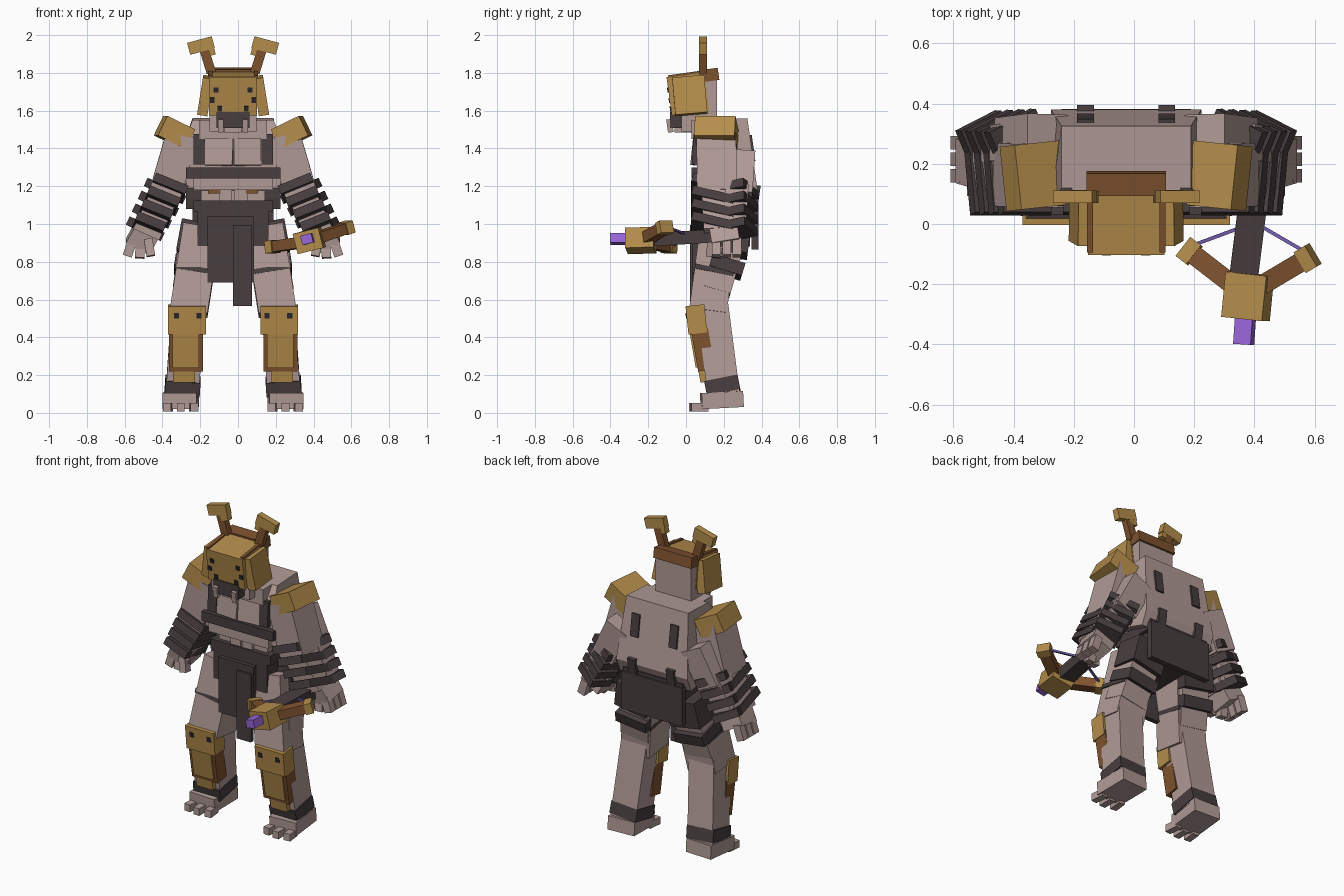
import bpy, bmesh
from math import radians
from mathutils import Vector, Matrix, Euler

cube = bpy.data.objects.get("Cube")
if cube:
    bpy.data.objects.remove(cube, do_unlink=True)

MID = -.026  # plane of symmetry of the figure


def material(name, *srgb):
    linear = [((c / 255 + .055) / 1.055) ** 2.4 for c in srgb] + [1]
    mat = bpy.data.materials.new(name)
    mat.use_nodes = True
    mat.diffuse_color = linear
    mat.node_tree.nodes["Principled BSDF"].inputs["Base Color"].default_value = linear
    return mat


SKIN = material("ash_skin", 176, 154, 150)
GOLD = material("gold_armour", 180, 141, 75)
BROWN = material("brown_wood", 126, 82, 46)
DARK = material("dark_cloth", 71, 61, 62)
EYE = material("eye_black", 42, 38, 46)
CRYSTAL = material("purple_crystal", 152, 102, 216)
STRING = material("dusky_string", 112, 92, 172)

# Shared tilts in degrees
LEVEL = (0, 0, 0)
HELMET_TILT = (8, 0, 0)
CHEEK_TILT = (5, -9, 0)
HORN_TILT = (0, 15, 0)
KNEE_TILT = (6, 0, 0)
SHIN_TILT = (10, 0, 0)


def add_mesh(name, bm, mat):
    bmesh.ops.recalc_face_normals(bm, faces=bm.faces)
    mesh = bpy.data.meshes.new(name)
    bm.to_mesh(mesh)
    bm.free()
    mesh.materials.append(mat)
    obj = bpy.data.objects.new(name, mesh)
    bpy.context.scene.collection.objects.link(obj)


def block(name, mat, matrix, size):
    bm = bmesh.new()
    bmesh.ops.create_cube(bm, size=1)
    bm.transform(matrix @ Matrix.Diagonal((*size, 1)))
    add_mesh(name, bm, mat)


def box(name, mat, place, size, tilt=LEVEL):
    """Box placed relative to the symmetry plane."""
    x, y, z = place
    turn = Euler([radians(angle) for angle in tilt]).to_matrix().to_4x4()
    block(name, mat, Matrix.Translation((MID + x, y, z)) @ turn, size)


def pair(name, mat, place, size, tilt=LEVEL):
    """Mirrored boxes, given for the left side."""
    x, y, z = place
    pitch, roll, yaw = tilt
    box("left_" + name, mat, place, size, tilt)
    box("right_" + name, mat, (-x, y, z), size, (pitch, -roll, -yaw))


def beam(name, mat, start, end, width, depth, across=(1, 0, 0)):
    """Box running from start to end in world space."""
    start, end = Vector(start), Vector(end)
    along = (end - start).normalized()
    side = Vector(across)
    side = (side - along * side.dot(along)).normalized()
    turn = Matrix((side, along.cross(side), along)).transposed().to_4x4()
    middle = Matrix.Translation((start + end) / 2)
    block(name, mat, middle @ turn, (width, depth, (end - start).length))


def beam_pair(name, mat, start, end, width, depth):
    """Mirrored beams, given for the left side."""
    for label, sign in (("left_", 1), ("right_", -1)):
        ends = [(MID + sign * x, y, z) for x, y, z in (start, end)]
        beam(label + name, mat, *ends, width, depth)


def prism(name, mat, profile, half, top_half):
    """Side profile (y, z) extruded across x, narrowing at the top."""
    bm = bmesh.new()
    top = max(z for y, z in profile)
    rings = []
    for sign in (-1, 1):
        ring = []
        for y, z in profile:
            reach = top_half if z > top - .03 else half
            ring.append(bm.verts.new((MID + sign * reach, y, z)))
        bm.faces.new(ring)
        rings.append(ring)
    right, left = rings
    for i in range(len(profile)):
        bm.faces.new((right[i - 1], right[i], left[i], left[i - 1]))
    add_mesh(name, bm, mat)


# Head and helmet
box("head", SKIN, (0, .07, 1.63), (.25, .19, .28))
box("helmet", GOLD, (0, .01, 1.69), (.255, .2, .205), HELMET_TILT)
box("helmet_crown", BROWN, (0, .135, 1.79), (.265, .075, .065), HELMET_TILT)
pair("helmet_trim", BROWN, (.12, .005, 1.795), (.02, .2, .012), HELMET_TILT)
pair("cheek_plate", GOLD, (.147, .02, 1.68), (.055, .17, .2), CHEEK_TILT)
for label, x, z in (("upper", .09, 1.71), ("middle", .11, 1.655), ("lower", .07, 1.61)):
    front = -.092 - .14 * (z - 1.69)
    pair(label + "_helmet_eye", EYE, (x, front, z), (.025, .009, .027), HELMET_TILT)
box("mouth", DARK, (0, -.025, 1.55), (.175, .12, .085))
pair("mandible", SKIN, (.065, -.085, 1.52), (.03, .03, .07), HELMET_TILT)
box("chin", SKIN, (0, -.01, 1.5), (.09, .1, .03))

# Horns
beam_pair("horn_stem", BROWN, (.115, .09, 1.8), (.155, .09, 1.93), .05, .04)
pair("horn_blade", GOLD, (.17, .09, 1.945), (.135, .042, .065), HORN_TILT)
pair("horn_hook", GOLD, (.125, .09, 1.925), (.05, .04, .07), HORN_TILT)

# Torso
prism("chest", SKIN, [(.07, 1.19), (.06, 1.46), (.12, 1.55), (.325, 1.56),
                      (.38, 1.17), (.34, 1.08), (.15, 1.14)], .25, .215)
box("collar", SKIN, (0, .1, 1.5), (.36, .14, .1))
pair("chest_plate", SKIN, (.075, .055, 1.385), (.145, .04, .15), (-6, 0, 4))
pair("chest_strap", DARK, (.18, .05, 1.395), (.06, .03, .16), (-3, 0, 0))
box("chest_band", DARK, (0, .075, 1.27), (.5, .09, .06))
box("chest_hem", SKIN, (0, .07, 1.21), (.42, .06, .06))
pair("back_strap", DARK, (.135, .343, 1.4), (.055, .03, .14), (8, 0, 0))
pair("lower_back_strap", DARK, (.135, .373, 1.15), (.055, .03, .11), (-8, 0, 0))
box("belly", SKIN, (0, .215, 1.13), (.34, .25, .16))
pair("belly_buckle", BROWN, (.1, .085, 1.18), (.065, .03, .035))
pair("belly_plate", SKIN, (.04, .085, 1.155), (.07, .03, .06))

# Belt and loincloth
box("belt", DARK, (0, .215, 1.095), (.42, .31, .06))
box("pelvis", DARK, (0, .21, .975), (.375, .26, .19))
box("skirt", DARK, (0, .075, .975), (.375, .03, .185))
box("loincloth", DARK, (-.013, .05, .865), (.245, .03, .35))
box("loincloth_tail", DARK, (.05, .035, .78), (.1, .025, .43))
box("back_panel", DARK, (0, .365, .985), (.43, .035, .24))

# Legs
beam_pair("thigh", SKIN, (.165, .175, .98), (.235, .115, .53), .2, .2)
beam_pair("rear_thigh", SKIN, (.18, .24, .92), (.225, .16, .64), .19, .15)
beam_pair("hip_cloth", DARK, (.165, .255, 1), (.195, .235, .84), .215, .18)
beam_pair("thigh_band", DARK, (.203, .15, .755), (.207, .145, .73), .208, .21)
beam_pair("rear_thigh_band", DARK, (.2, .225, .805), (.21, .205, .74), .208, .18)
beam_pair("calf", SKIN, (.235, .135, .6), (.27, .2, .1), .175, .17)
beam_pair("ankle_band", DARK, (.265, .185, .18), (.27, .2, .105), .186, .18)
pair("knee_guard", GOLD, (.244, .055, .495), (.2, .1, .15), KNEE_TILT)
for label, x in (("inner", .18), ("outer", .3)):
    pair(label + "_knee_eye", EYE, (x, .003, .515), (.027, .009, .029), KNEE_TILT)
pair("shin_guard_side", BROWN, (.25, .09, .335), (.18, .09, .22), SHIN_TILT)
pair("shin_guard", GOLD, (.25, .05, .335), (.14, .03, .19), SHIN_TILT)
pair("shin_guard_tip", GOLD, (.26, .09, .2), (.115, .04, .075), SHIN_TILT)
pair("foot", SKIN, (.277, .19, .068), (.18, .22, .085), (3, 0, 3))
for label, step in (("inner", -1), ("middle", 0), ("outer", 1)):
    pair(label + "_toe", SKIN, (.277 + .068 * step, .06 + .012 * abs(step), .03),
         (.042, .09, .045), (0, 0, 6 * step))

# Shoulders and arms
pair("shoulder_guard", GOLD, (.31, .16, 1.485), (.165, .215, .115), (0, -26, -6))
beam_pair("upper_arm", SKIN, (.27, .16, 1.47), (.36, .165, 1.16), .17, .21)
beam_pair("rear_arm", SKIN, (.26, .29, 1.36), (.37, .275, 1.14), .15, .15)
beam_pair("forearm", SKIN, (.345, .175, 1.2), (.46, .19, .95), .15, .19)
beam_pair("rear_forearm", SKIN, (.37, .27, 1.19), (.465, .255, .96), .13, .12)

# Wraps step down the forearm, each bent around the outside
highest, lowest = Vector((.34, .145, 1.19)), Vector((.445, .145, .99))
bend = Vector((.02, .135, -.015))
for i, label in enumerate(("top", "upper", "lower", "bottom")):
    place = highest.lerp(lowest, i / 3)
    width = .185 - .008 * i
    pair(label + "_arm_wrap", DARK, place, (width, .23, .048), (-14, -22, 0))
    pair(label + "_arm_wrap_back", DARK, place + bend, (width, .14, .048), (12, -22, -27))

# Hands
beam_pair("palm", SKIN, (.455, .2, .97), (.505, .215, .88), .14, .15)
for label, y in (("front", .16), ("middle", .215), ("rear", .27)):
    beam_pair(label + "_finger", SKIN, (.53, y, .92), (.56, y, .83), .05, .045)
beam_pair("thumb", SKIN, (.45, .14, .92), (.435, .13, .83), .045, .05)
beam_pair("inner_finger", SKIN, (.49, .17, .9), (.495, .16, .82), .05, .05)

# Crossbow
rolled, upright = (1, 0, .25), (0, 0, 1)
beam("crossbow_stock", DARK, (.41, .19, .94), (.36, -.21, .915), .095, .07)
beam("crossbow_head", GOLD, (.385, -.165, .915), (.37, -.315, .91), .14, .11, rolled)
beam("crossbow_tip", CRYSTAL, (.37, -.31, .92), (.364, -.4, .92), .06, .05, rolled)
nock = Vector((.4, .005, .945))
for label, root, tip in (("left", (.43, -.2, .93), (.59, -.105, .985)),
                         ("right", (.325, -.2, .9), (.17, -.08, .877))):
    root, tip = Vector(root), Vector(tip)
    cap_start, cap_end = root.lerp(tip, .8), root.lerp(tip, 1.03)
    beam(label + "_crossbow_limb", BROWN, root, tip, .058, .065, upright)
    beam(label + "_crossbow_cap", GOLD, cap_start, cap_end, .066, .08, upright)
    beam(label + "_crossbow_string", STRING, tip, nock, .012, .012, upright)
